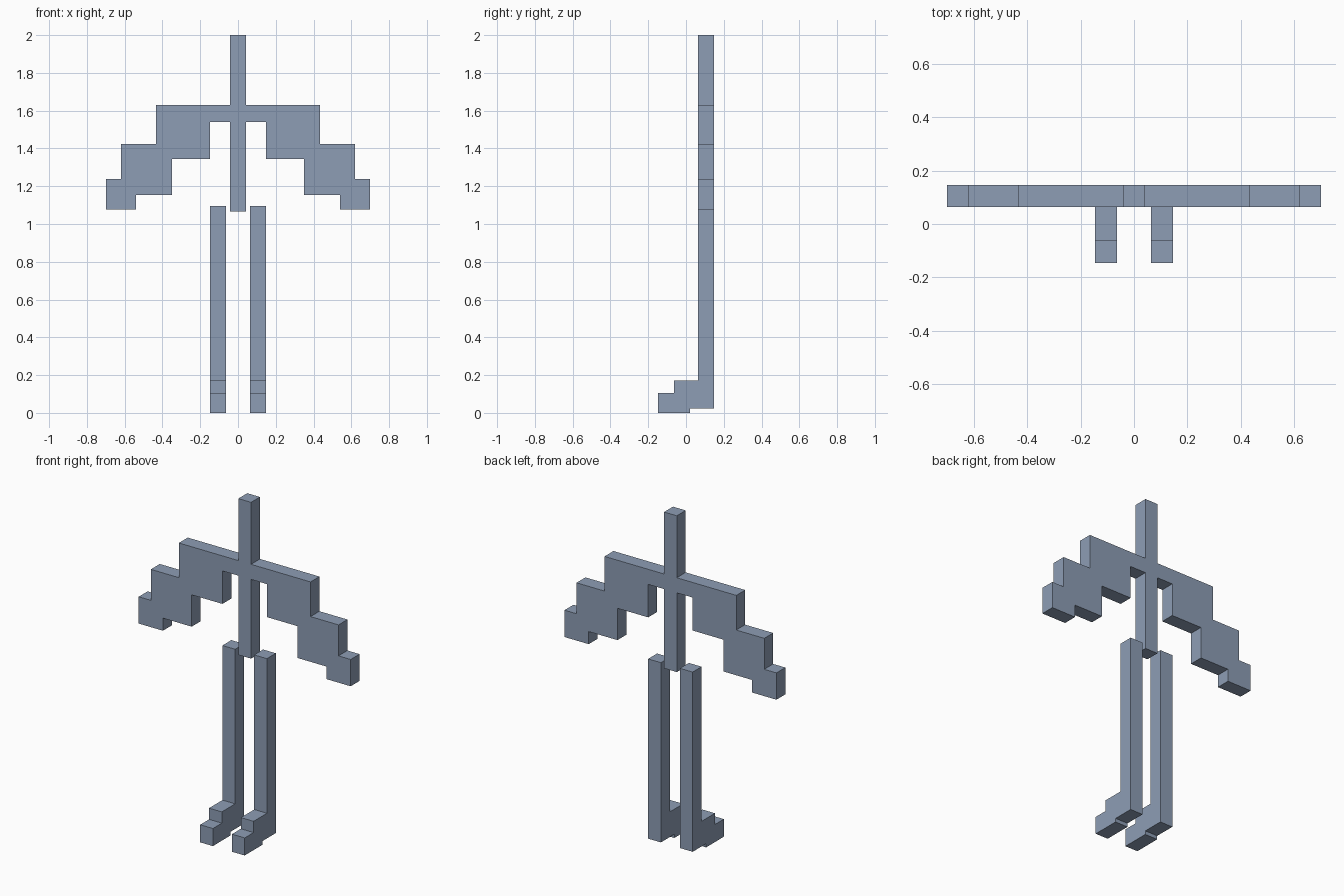
import bpy, bmesh
from mathutils import Vector

if "Cube" in bpy.data.objects:
    bpy.data.objects.remove(bpy.data.objects["Cube"])

slate = bpy.data.materials.new("slate_blue")
slate.diffuse_color = (0.27, 0.34, 0.46, 1)
slate.use_nodes = True
slate.node_tree.nodes["Principled BSDF"].inputs["Base Color"].default_value = slate.diffuse_color


def extrude_outline(name, points, direction):
    """Closed prism: fill the outline, then push it along direction."""
    bm = bmesh.new()
    face = bm.faces.new([bm.verts.new(p) for p in points])
    ext = bmesh.ops.extrude_face_region(bm, geom=[face], use_keep_orig=True)
    moved = [g for g in ext["geom"] if isinstance(g, bmesh.types.BMVert)]
    bmesh.ops.translate(bm, verts=moved, vec=Vector(direction))
    bmesh.ops.recalc_face_normals(bm, faces=bm.faces[:])
    mesh = bpy.data.meshes.new(name)
    bm.to_mesh(mesh)
    bm.free()
    mesh.materials.append(slate)
    obj = bpy.data.objects.new(name, mesh)
    bpy.context.collection.objects.link(obj)
    return obj


BACK, FRONT = 0.147, 0.063   # depth range of the flat upper body

# Spine and stepped arms share one mirrored outline
half = [(0.042, 2.0), (0.042, 1.63), (0.435, 1.63), (0.435, 1.423),
        (0.62, 1.423), (0.62, 1.238), (0.70, 1.238), (0.70, 1.078),
        (0.54, 1.078), (0.54, 1.153), (0.35, 1.153), (0.35, 1.343),
        (0.147, 1.343), (0.147, 1.54), (0.042, 1.54), (0.042, 1.067)]
outline = half + [(-x, z) for x, z in reversed(half)]
extrude_outline("spine_and_arms", [(x, FRONT, z) for x, z in outline],
                (0, BACK - FRONT, 0))

# Legs with stepped feet, drawn from the side
leg = [(BACK, 1.095), (FRONT, 1.095), (FRONT, 0.172), (-0.063, 0.172),
       (-0.063, 0.105), (-0.147, 0.105), (-0.147, 0.0), (0.02, 0.0),
       (0.02, 0.022), (BACK, 0.022)]
for side, x in (("left", -0.147), ("right", 0.063)):
    extrude_outline(side + "_leg", [(x, y, z) for y, z in leg], (0.084, 0, 0))
